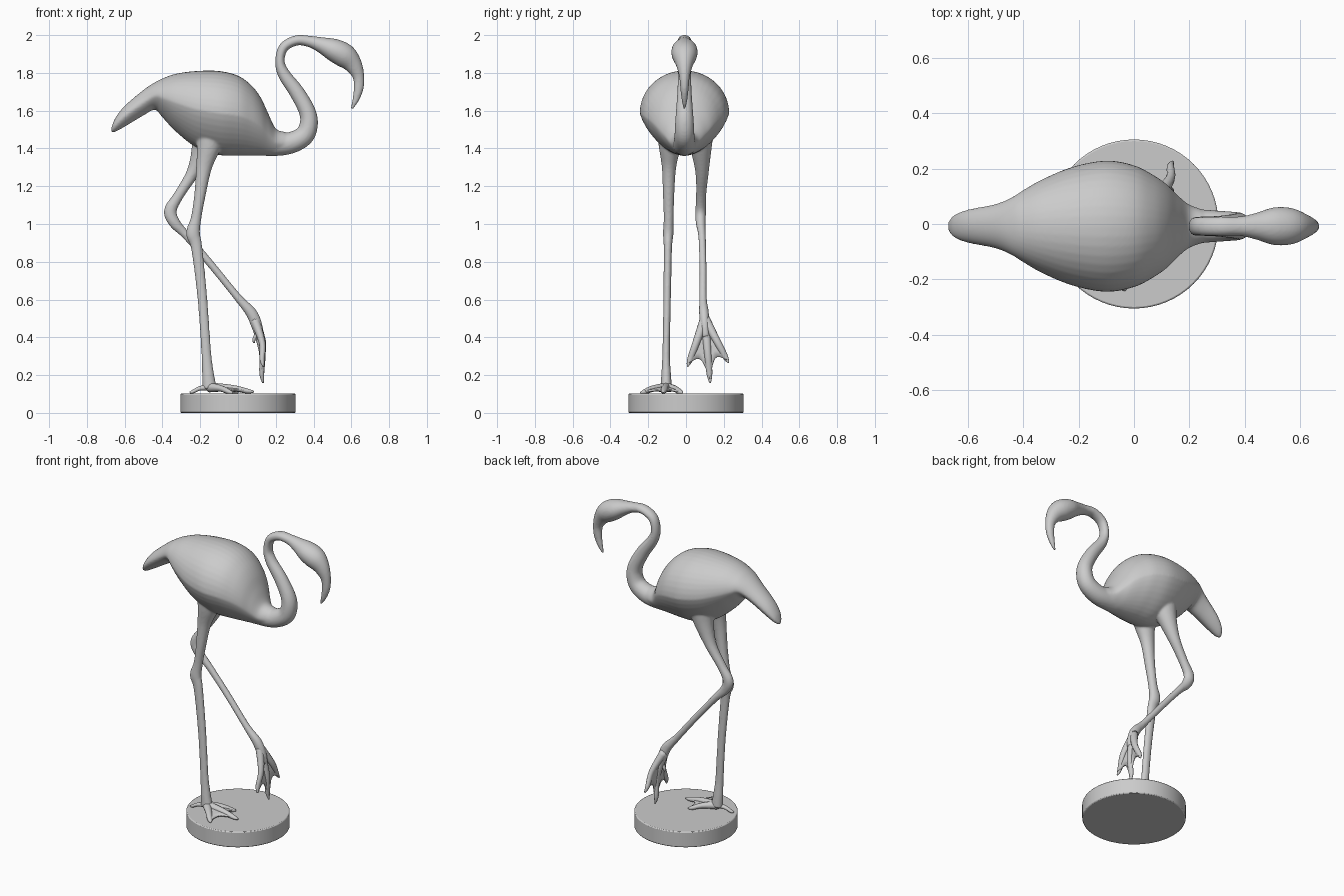
import bpy, bmesh, math
from mathutils import Vector

if "Cube" in bpy.data.objects:
    bpy.data.objects.remove(bpy.data.objects["Cube"])


def spline(rows, steps):
    """Catmull-Rom interpolation of equal-length rows."""
    out = []
    for i in range(len(rows) - 1):
        a, b, c, d = (rows[max(0, min(len(rows) - 1, i + k))] for k in (-1, 0, 1, 2))
        for s in range(steps):
            t = s / steps
            out.append([0.5 * (2 * q + (r - p) * t + (2 * p - 5 * q + 4 * r - u) * t * t
                               + (3 * q - p - 3 * r + u) * t ** 3)
                        for p, q, r, u in zip(a, b, c, d)])
    return out + [list(rows[-1])]


def loft(bm, rows, n=20, steps=5, upright=False, pinch=0.0):
    """Rows are (x, y, z, half width, half height); elliptical rings along the path."""
    pts = spline(rows, steps)
    rings = []
    for i, p in enumerate(pts):
        c = Vector(p[:3])
        t = Vector(pts[min(i + 1, len(pts) - 1)][:3]) - Vector(pts[max(i - 1, 0)][:3])
        t = Vector((1, 0, 0)) if upright else t.normalized()
        side = Vector((0, 1, 0))
        side = (side - t * side.dot(t)).normalized()
        up = t.cross(side)
        ring = []
        for k in range(n):
            a = 2 * math.pi * k / n
            w = max(p[3], .003) * (1 - pinch * max(0, -math.sin(a)))
            ring.append(bm.verts.new(c + side * w * math.cos(a) + up * max(p[4], .003) * math.sin(a)))
        rings.append(ring)
    for r, s in zip(rings, rings[1:]):
        for k in range(n):
            bm.faces.new((r[k], r[(k + 1) % n], s[(k + 1) % n], s[k]))
    bm.faces.new(rings[0][::-1])
    bm.faces.new(rings[-1])


def finish(bm, name):
    bmesh.ops.recalc_face_normals(bm, faces=bm.faces)
    for f in bm.faces:
        f.smooth = True
    me = bpy.data.meshes.new(name)
    bm.to_mesh(me)
    bm.free()
    ob = bpy.data.objects.new(name, me)
    bpy.context.collection.objects.link(ob)
    return ob


bird = bmesh.new()

# Tail and torso: x, top, bottom, half width
torso = [(-.67, 1.51, 1.485, .015), (-.65, 1.56, 1.488, .04), (-.60, 1.625, 1.515, .06),
         (-.50, 1.71, 1.575, .08), (-.44, 1.75, 1.605, .105), (-.40, 1.77, 1.565, .13),
         (-.33, 1.795, 1.49, .17), (-.22, 1.81, 1.405, .215), (-.10, 1.81, 1.365, .237),
         (0, 1.785, 1.362, .22), (.07, 1.735, 1.362, .185), (.12, 1.67, 1.362, .15),
         (.16, 1.585, 1.36, .11), (.20, 1.505, 1.36, .078), (.25, 1.487, 1.364, .06)]
loft(bird, [(x, -.008, (t + b) / 2, w, (t - b) / 2) for x, t, b, w in torso], 40, 5, True, .28)

# Neck, head and beak: x, z, half width, half thickness
neck = [(.12, 1.435, .07, .07), (.20, 1.425, .064, .064), (.28, 1.43, .058, .057),
        (.35, 1.468, .053, .053), (.375, 1.53, .05, .048), (.365, 1.60, .045, .044),
        (.31, 1.70, .038, .04), (.245, 1.79, .035, .033), (.222, 1.86, .034, .025),
        (.242, 1.935, .034, .026), (.31, 1.972, .035, .027), (.38, 1.966, .035, .03),
        (.44, 1.948, .048, .042), (.505, 1.922, .068, .06), (.565, 1.89, .066, .064),
        (.61, 1.843, .045, .048), (.638, 1.78, .028, .031), (.638, 1.715, .022, .026),
        (.622, 1.655, .015, .017), (.602, 1.61, .006, .007)]
loft(bird, [(x, -.008, z, w, h) for x, z, w, h in neck], 24)

# Standing leg
loft(bird, [(-.14, -.075, 1.50, .08, .09), (-.155, -.085, 1.41, .06, .065), (-.18, -.09, 1.30, .038, .042),
            (-.202, -.092, 1.15, .03, .03), (-.222, -.092, 1.03, .026, .028), (-.238, -.094, .95, .028, .037),
            (-.218, -.096, .87, .022, .03), (-.188, -.10, .60, .02, .026), (-.168, -.105, .32, .02, .026),
            (-.158, -.105, .20, .026, .032), (-.15, -.105, .13, .03, .038)])

# Raised leg
loft(bird, [(-.16, .07, 1.50, .08, .09), (-.19, .08, 1.39, .055, .058), (-.24, .085, 1.27, .035, .034),
            (-.315, .08, 1.15, .027, .027), (-.358, .078, 1.07, .028, .034), (-.335, .078, 1.005, .026, .03),
            (-.27, .085, .935, .02, .022), (-.13, .09, .77, .019, .02), (0, .09, .61, .02, .021),
            (.07, .095, .53, .026, .03), (.10, .10, .46, .025, .03), (.115, .105, .40, .02, .022)])

# Fuse torso, neck and legs into one smooth skin
bird_ob = finish(bird, "bird_body")
rem = bird_ob.modifiers.new("fuse", 'REMESH')
rem.mode = 'VOXEL'
rem.voxel_size = .0065
rem.use_smooth_shade = True
sm = bird_ob.modifiers.new("soften", 'SMOOTH')
sm.factor = .5
sm.iterations = 6


def foot(name, root, tips, knuckle, thick, hind):
    """Three tapered toes, a hind toe and scalloped webbing between them."""
    root, tips, knuckle = Vector(root), [Vector(t) for t in tips], Vector(knuckle)
    bm = bmesh.new()

    def toe(a, b, r):
        mid = a.lerp(b, .5) + knuckle
        loft(bm, [(*a, r, r), (*mid, r * .75, r * .65), (*a.lerp(b, .85), r * .6, r * .5),
                  (*b, .004, .004)], 12, 4)

    for t in tips:
        toe(root, t, thick)
    toe(root, Vector(hind), thick * .7)
    finish(bm, name + "_toes")
    bm = bmesh.new()
    for a, b in zip(tips, tips[1:]):
        rows = []
        for i in range(9):
            u = i / 8
            reach = .94 - .85 * u * (1 - u)
            edge = a.lerp(b, u)
            row = []
            for j in range(1, 7):
                s = j / 6 * reach
                row.append(bm.verts.new(root.lerp(edge, s) + knuckle * 4 * s * (1 - s) * .6))
            rows.append(row)
        for r, s in zip(rows, rows[1:]):
            for j in range(5):
                bm.faces.new((r[j], r[j + 1], s[j + 1], s[j]))
    bmesh.ops.remove_doubles(bm, verts=bm.verts, dist=.0005)
    web = finish(bm, name + "_web")
    sol = web.modifiers.new("thickness", 'SOLIDIFY')
    sol.thickness = .011
    sol.offset = 0


foot("standing_foot", (-.15, -.105, .135),
     [(-.03, -.24, .107), (.085, -.12, .112), (.0, -.02, .107)], (0, 0, .008), .026, (-.255, -.125, .108))
foot("raised_foot", (.085, .10, .50),
     [(.135, .008, .245), (.133, .128, .158), (.14, .225, .265)], (.018, 0, 0), .026, (.085, .10, .37))

# Round pedestal
bpy.ops.mesh.primitive_cylinder_add(vertices=64, radius=.305, depth=.102, location=(0, 0, .051))
base = bpy.context.object
base.name = "pedestal"
bev = base.modifiers.new("edge", 'BEVEL')
bev.width = .006
bev.segments = 2
bpy.ops.object.shade_smooth_by_angle()
